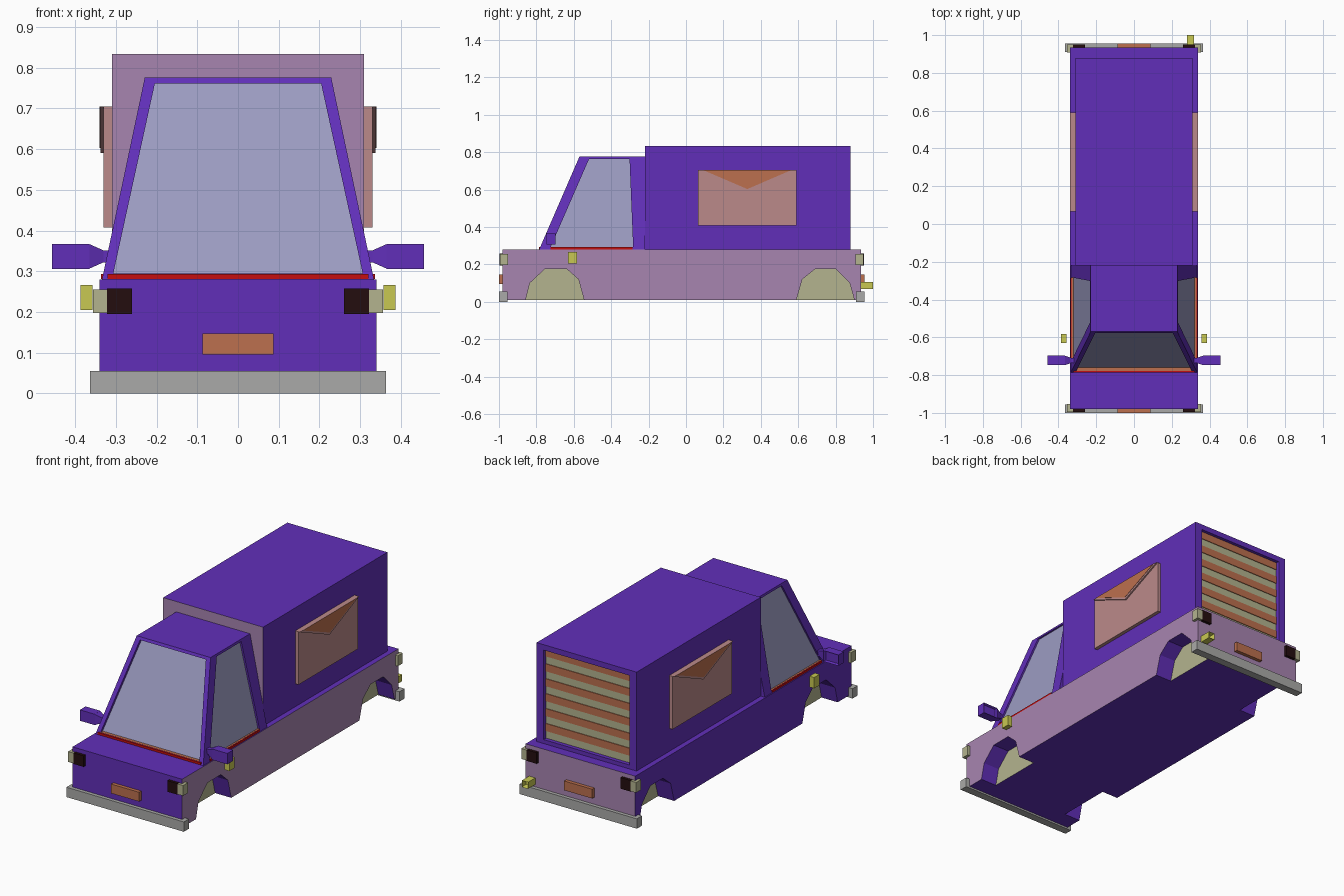
import bpy, bmesh
from mathutils import Vector

if "Cube" in bpy.data.objects:
    bpy.data.objects.remove(bpy.data.objects["Cube"])


def lin(c):
    c /= 255
    return c / 12.92 if c <= 0.04045 else ((c + 0.055) / 1.055) ** 2.4


COLOURS = {
    "purple": (97, 47, 185), "mauve": (167, 133, 176), "cream": (180, 180, 143),
    "grey": (170, 170, 168), "pink": (187, 138, 138), "terracotta": (188, 112, 78),
    "black": (36, 13, 15), "yellow": (200, 200, 82), "red": (198, 14, 14),
    "glass": (155, 155, 193)}
NAMES = list(COLOURS)
MATS = []
for n, c in COLOURS.items():
    m = bpy.data.materials.new(n)
    m.diffuse_color = (*[lin(v) for v in c], 1)
    m.use_nodes = True
    m.node_tree.nodes["Principled BSDF"].inputs["Base Color"].default_value = m.diffuse_color
    MATS.append(m)
M = {n: i for i, n in enumerate(NAMES)}


def finish(name, bm, recalc=True):
    bmesh.ops.remove_doubles(bm, verts=bm.verts, dist=1e-5)
    if recalc:
        bmesh.ops.recalc_face_normals(bm, faces=bm.faces)
    me = bpy.data.meshes.new(name)
    bm.to_mesh(me)
    bm.free()
    for m in MATS:
        me.materials.append(m)
    ob = bpy.data.objects.new(name, me)
    bpy.context.collection.objects.link(ob)
    return ob


def quad(bm, pts, mat="purple"):
    f = bm.faces.new([bm.verts.new(p) for p in pts])
    f.material_index = M[mat]
    return f


def box(name, x, y, z, mat, inset=None):
    """Box from ranges; optional inset = (direction, width, depth)."""
    bm = bmesh.new()
    vs = [bm.verts.new((a, b, c)) for a in x for b in y for c in z]
    for idx in ((0, 1, 3, 2), (4, 6, 7, 5), (0, 4, 5, 1), (2, 3, 7, 6), (0, 2, 6, 4), (1, 5, 7, 3)):
        bm.faces.new([vs[i] for i in idx])
    bmesh.ops.recalc_face_normals(bm, faces=bm.faces)
    if inset:
        fs = [f for f in bm.faces if f.normal.dot(Vector(inset[0])) > 0.9]
        bmesh.ops.inset_individual(bm, faces=fs, thickness=inset[1], depth=-inset[2])
    for f in bm.faces:
        f.material_index = M[mat]
    return finish(name, bm)


def prism(name, profile, x0, x1, rule):
    """Extrude a (y, z) profile along x, coloured by a rule on the faces."""
    bm = bmesh.new()
    f = bm.faces.new([bm.verts.new((x0, y, z)) for y, z in profile])
    r = bmesh.ops.extrude_face_region(bm, geom=[f])
    bmesh.ops.translate(bm, vec=(x1 - x0, 0, 0),
                        verts=[v for v in r["geom"] if isinstance(v, bmesh.types.BMVert)])
    bmesh.ops.recalc_face_normals(bm, faces=bm.faces)
    for f in bm.faces:
        f.material_index = M[rule(f)]
    return finish(name, bm)


def recess(bm, outer, uvs, push, pane, sill="purple"):
    """Framed opening: outer quad (bottom pair, top pair), inner quad, reveal, pane."""
    a, b, c, d = [Vector(p) for p in outer]
    inner = [(a.lerp(b, u)).lerp(d.lerp(c, u), v) for u, v in uvs]
    deep = [p + Vector(push) for p in inner]
    out = [a, b, c, d]
    for i in range(4):
        j = (i + 1) % 4
        quad(bm, (out[i], out[j], inner[j], inner[i]))
        quad(bm, (inner[i], inner[j], deep[j], deep[i]), sill if i == 0 else "purple")
    quad(bm, deep, pane)
    return inner


# Lower body: two side slabs with wheel arches around a core with cream arch walls
Y0, Y1 = -0.98, 0.935
profile = [(Y0, 0.28), (Y0, 0.01),
           (-0.857, 0.01), (-0.835, 0.10), (-0.755, 0.175), (-0.637, 0.175), (-0.575, 0.12), (-0.545, 0.01),
           (0.59, 0.01), (0.622, 0.12), (0.69, 0.175), (0.80, 0.175), (0.875, 0.10), (0.90, 0.01),
           (Y1, 0.01), (Y1, 0.28)]


def body_rule(f):
    c = f.calc_center_median()
    if (f.normal.x > 0.9 and c.x > 0.33) or (f.normal.y > 0.9 and c.y > Y1 - 0.01):
        return "mauve"
    return "purple"


def core_rule(f):
    return "cream" if abs(f.normal.x) > 0.9 else body_rule(f)


prism("body_side_right", profile, 0.24, 0.34, body_rule)
prism("body_side_left", profile, -0.34, -0.24, body_rule)
prism("body_core", [(Y0, 0.28), (Y0, 0.01), (Y1, 0.01), (Y1, 0.28)], -0.24, 0.24, core_rule)

# Cabin: tapered shell with recessed windows and red sill trims
bm = bmesh.new()
zb, zt = 0.28, 0.776
wb, wt = 0.334, 0.229
fb, ft, rb = -0.785, -0.57, -0.22
inner = recess(bm, [(-wb, fb, zb), (wb, fb, zb), (wt, ft, zt), (-wt, ft, zt)],
               [(0.037, 0.028), (0.963, 0.028), (0.94, 0.97), (0.06, 0.97)],
               (0, 0.018, 0), "glass", "terracotta")
for s in (1, -1):
    recess(bm, [(s * wb, fb, zb), (s * wb, rb, zb), (s * wt, rb, zt), (s * wt, ft, zt)],
           [(0.10, 0.028), (0.888, 0.028), (0.77, 0.975), (0.16, 0.975)],
           (-s * 0.01, 0, 0), "glass", "terracotta")
quad(bm, [(-wt, ft, zt), (wt, ft, zt), (wt, rb, zt), (-wt, rb, zt)])
quad(bm, [(-wb, rb, zb), (wb, rb, zb), (wt, rb, zt), (-wt, rb, zt)])
quad(bm, [(-wb, fb, zb), (wb, fb, zb), (wb, rb, zb), (-wb, rb, zb)])
finish("cabin", bm)
box("windscreen_trim", (-0.32, 0.32), (-0.787, -0.776), (0.281, 0.293), "red")
for s, side in ((1, "right"), (-1, "left")):
    box("side_window_trim_" + side, sorted((s * 0.328, s * 0.336)), (-0.725, -0.285), (0.281, 0.293), "red")

# Cargo box: mauve front, recessed rear doorway
bm = bmesh.new()
X, BF, BR, B0, B1 = 0.31, -0.22, 0.88, 0.28, 0.834
for s in (1, -1):
    quad(bm, [(s * X, BF, B0), (s * X, BR, B0), (s * X, BR, B1), (s * X, BF, B1)])
quad(bm, [(-X, BF, B1), (X, BF, B1), (X, BR, B1), (-X, BR, B1)])
quad(bm, [(-X, BF, B0), (X, BF, B0), (X, BR, B0), (-X, BR, B0)])
quad(bm, [(-X, BF, B0), (X, BF, B0), (X, BF, B1), (-X, BF, B1)], "mauve")
recess(bm, [(X, BR, B0), (-X, BR, B0), (-X, BR, B1), (X, BR, B1)],
       [(0.07, 0.04), (0.93, 0.04), (0.93, 0.945), (0.07, 0.945)], (0, -0.03, 0), "purple")
finish("cargo_box", bm)

# Roller shutter slats in alternating colours
z0, z1, n = 0.302, 0.8035, 12
h = (z1 - z0) / n
for i in range(n):
    box("shutter_slat", (-0.2665, 0.2665), (0.85, 0.862 if i % 2 else 0.858),
        (z0 + i * h, z0 + (i + 1) * h), "terracotta" if i % 2 else "cream")

# Envelope panels on both sides with a triangular flap
for s, side in ((1, "right"), (-1, "left")):
    box("envelope_" + side, sorted((s * 0.305, s * 0.33)), (0.065, 0.59), (0.408, 0.705), "pink")
    prism("envelope_flap_rim_" + side, [(0.065, 0.705), (0.59, 0.705), (0.328, 0.59)],
          s * 0.33, s * 0.338, lambda f: "pink")
    prism("envelope_flap_" + side, [(0.09, 0.705), (0.565, 0.705), (0.328, 0.603)],
          s * 0.331, s * 0.340, lambda f: "terracotta" if abs(f.normal.x) > 0.9 else "pink")

# Bumpers, plates and lamps at both ends
for e, yb, end in ((-1, Y0, "front"), (1, Y1, "rear")):
    def yr(a, b):
        return sorted((yb + e * a, yb + e * b))
    box(end + "_bumper", (-0.364, 0.364), yr(-0.025, 0.02), (0, 0.055), "grey")
    box(end + "_plate", (-0.087, 0.087), yr(-0.005, 0.02), (0.095, 0.147), "terracotta")
    for s, side in ((1, "right"), (-1, "left")):
        box(f"{end}_lamp_{side}", sorted((s * 0.26, s * 0.322)), yr(-0.005, 0.016), (0.195, 0.257), "black")
        box(f"{end}_corner_lamp_{side}", sorted((s * 0.322, s * 0.356)), yr(-0.028, 0.015),
            (0.197, 0.255), "cream")

# Side lamps, exhaust and wing mirrors
box("exhaust", (0.28, 0.318), (0.93, 1.0), (0.068, 0.105), "yellow", ((0, 1, 0), 0.008, 0.03))
for s, side in ((1, "right"), (-1, "left")):
    box("side_lamp_" + side, sorted((s * 0.358, s * 0.387)), (-0.63, -0.582), (0.205, 0.266), "yellow")
    box("mirror_" + side, sorted((s * 0.365, s * 0.457)), (-0.747, -0.697), (0.306, 0.367),
        "purple", ((0, 1, 0), 0.008, 0.012))
    bm = bmesh.new()
    a = [(s * 0.31, y, z) for y, z in ((-0.735, 0.322), (-0.709, 0.322), (-0.709, 0.351), (-0.735, 0.351))]
    m = [(s * 0.33, y, z) for _, y, z in a]
    b = [(s * 0.366, y, z) for y, z in ((-0.747, 0.306), (-0.697, 0.306), (-0.697, 0.367), (-0.747, 0.367))]
    for p, q in ((a, m), (m, b)):
        for i in range(4):
            j = (i + 1) % 4
            quad(bm, (p[i], p[j], q[j], q[i]))
    quad(bm, a)
    quad(bm, b)
    finish("mirror_arm_" + side, bm)
